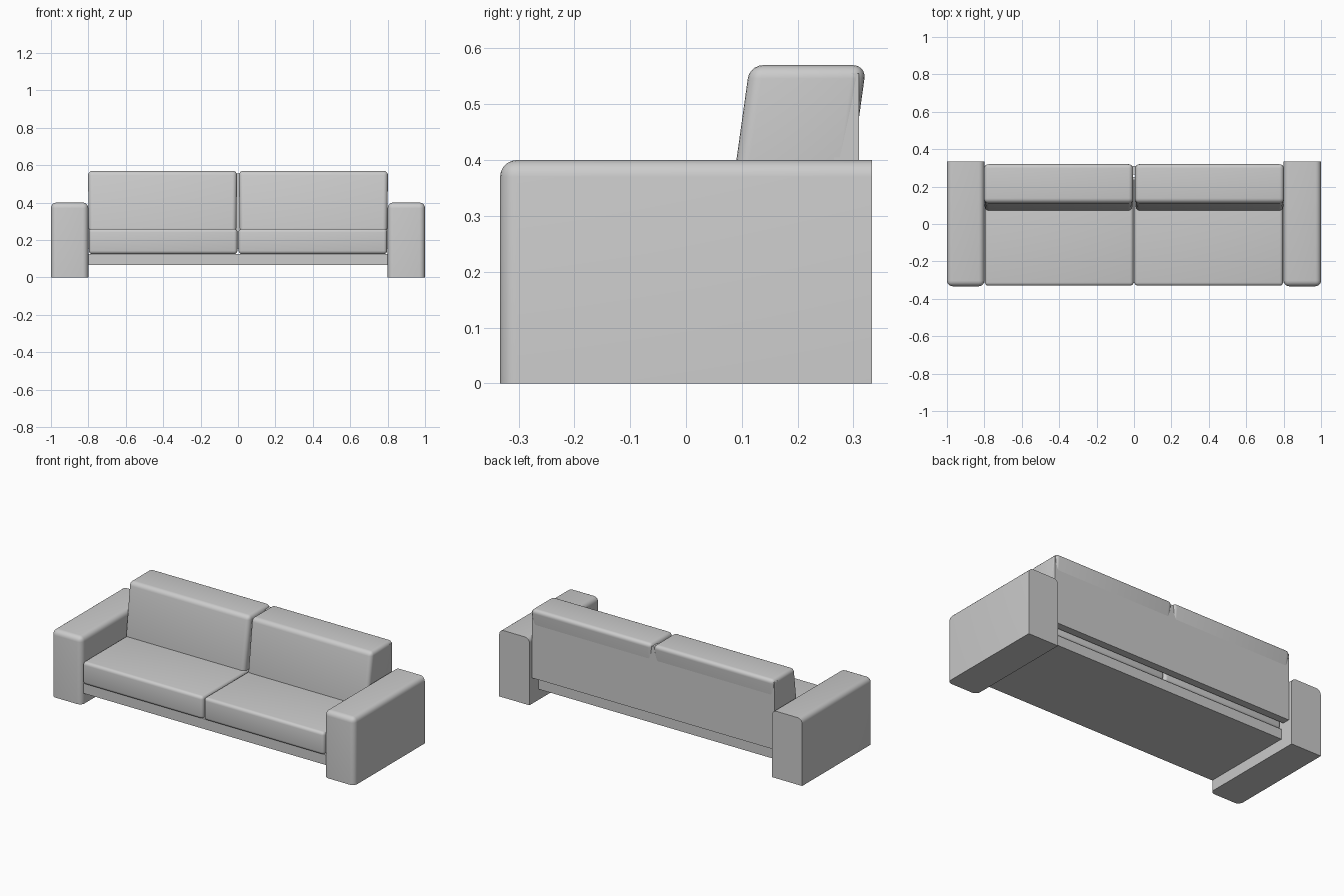
import bpy, bmesh
from math import radians

if "Cube" in bpy.data.objects:
    bpy.data.objects.remove(bpy.data.objects["Cube"])


def box(name, lo, hi, radius=0.0, segs=4, lean=0.0, flare=0.0, pick=None):
    """Box from corner to corner; lean shifts the top in y, flare widens the top in x."""
    me = bpy.data.meshes.new(name)
    bm = bmesh.new()
    bmesh.ops.create_cube(bm, size=1)
    for v in bm.verts:
        top = v.co.z > 0
        side = 1 if v.co.x > 0 else -1
        v.co = [lo[i] + (v.co[i] + 0.5) * (hi[i] - lo[i]) for i in range(3)]
        if top:
            v.co.y += lean
            v.co.x += side * flare
    if radius:
        edges = [e for e in bm.edges if pick is None or pick(e)]
        bmesh.ops.bevel(bm, geom=edges, offset=radius, segments=segs,
                        profile=0.5, affect='EDGES', clamp_overlap=True)
    bmesh.ops.recalc_face_normals(bm, faces=bm.faces)
    bm.to_mesh(me)
    bm.free()
    ob = bpy.data.objects.new(name, me)
    bpy.context.collection.objects.link(ob)
    if radius:
        bpy.ops.object.select_all(action='DESELECT')
        ob.select_set(True)
        bpy.context.view_layer.objects.active = ob
        bpy.ops.object.shade_smooth_by_angle(angle=radians(35))
    return ob


def arm_edge(e):
    """Soft edges on the arm: not those lying in the floor or back planes."""
    on_floor = all(v.co.z < 0.001 for v in e.verts)
    on_back = all(v.co.y > 0.33 for v in e.verts)
    return not (on_floor or on_back)


def span(side, a, b):
    return (a, b) if side > 0 else (-b, -a)


for side, label in ((-1, "left"), (1, "right")):
    # armrest, rounded at the front and top
    a, b = span(side, 0.80, 1.0)
    box(f"{label}_arm", (a, -0.333, 0), (b, 0.333, 0.40), 0.03, 5, pick=arm_edge)
    # flat base under the seat
    a, b = span(side, 0.0, 0.80)
    box(f"{label}_base", (a, -0.315, 0.065), (b, 0.25, 0.125))
    # seat cushion
    a, b = span(side, 0.003, 0.797)
    box(f"{label}_seat_cushion", (a, -0.33, 0.125), (b, 0.25, 0.26), 0.018)
    # leaning back cushion
    a, b = span(side, 0.009, 0.798)
    box(f"{label}_back_cushion", (a, 0.068, 0.24), (b, 0.277, 0.57),
        0.024, 5, lean=0.046, flare=0.004)

# upright panel behind the cushions
box("back_panel", (-0.80, 0.265, 0.155), (0.80, 0.31, 0.555))
